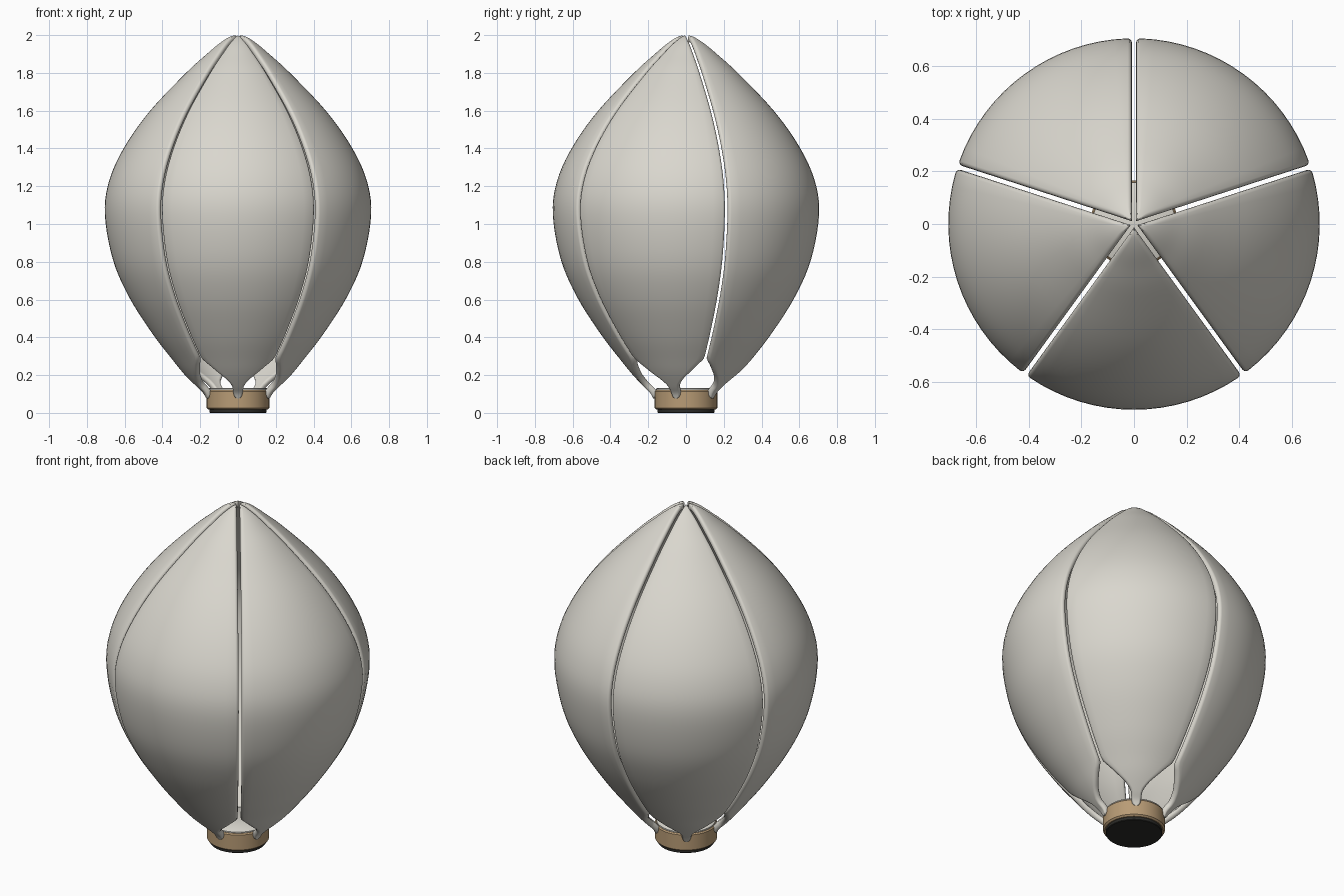
import bpy, bmesh, math
from mathutils import Vector

if "Cube" in bpy.data.objects:
    bpy.data.objects.remove(bpy.data.objects["Cube"])


def material(name, rgb):
    m = bpy.data.materials.new(name)
    m.diffuse_color = (*rgb, 1)
    m.use_nodes = True
    m.node_tree.nodes["Principled BSDF"].inputs["Base Color"].default_value = m.diffuse_color
    return m


IVORY = material("ivory", (0.70, 0.68, 0.62))
TAN = material("tan", (0.48, 0.33, 0.18))
DARK = material("dark_rubber", (0.025, 0.025, 0.022))


def finish(bm, name, mat):
    bmesh.ops.recalc_face_normals(bm, faces=bm.faces)
    me = bpy.data.meshes.new(name)
    bm.to_mesh(me)
    bm.free()
    ob = bpy.data.objects.new(name, me)
    bpy.context.collection.objects.link(ob)
    me.materials.append(mat)
    bpy.ops.object.select_all(action='DESELECT')
    ob.select_set(True)
    bpy.context.view_layer.objects.active = ob
    bpy.ops.object.shade_smooth_by_angle(angle=math.radians(40))
    return ob


# Petal side profile (radius, height), bottom to top
PROFILE = [(0.172, 0.075), (0.19, 0.105), (0.225, 0.14), (0.285, 0.205), (0.342, 0.275),
           (0.45, 0.415), (0.575, 0.61), (0.662, 0.81), (0.705, 1.05), (0.682, 1.23),
           (0.60, 1.41), (0.465, 1.6), (0.275, 1.8), (0.165, 1.9), (0.10, 1.955),
           (0.05, 1.988), (0.018, 1.999)]
# Half width of the stem end by height
STEM = [(0.075, 0.008), (0.082, 0.02), (0.10, 0.026), (0.13, 0.03), (0.15, 0.042),
        (0.18, 0.072), (0.21, 0.112), (0.24, 0.15), (0.275, 0.197), (0.30, 0.25)]
THICK, GAP, COLS, STEPS = 0.034, 0.008, 16, 5


def smooth_path(pts):
    p = [Vector(q) for q in pts]
    p = [2 * p[0] - p[1]] + p + [2 * p[-1] - p[-2]]
    out = []
    for i in range(1, len(p) - 2):
        a, b, c, d = p[i - 1:i + 3]
        for k in range(STEPS):
            t = k / STEPS
            out.append(0.5 * (2 * b + (c - a) * t + (2 * a - 5 * b + 4 * c - d) * t * t
                              + (3 * b - a - 3 * c + d) * t ** 3))
    return out + [p[-2]]


def stem_width(z):
    for (z0, w0), (z1, w1) in zip(STEM, STEM[1:]):
        if z <= z1:
            return w0 + (w1 - w0) * max(0, (z - z0) / (z1 - z0))
    return 9


def petal(name, azimuth):
    bm = bmesh.new()
    path = smooth_path(PROFILE)
    rings = []
    for i, p in enumerate(path):
        tan = (path[min(i + 1, len(path) - 1)] - path[max(i - 1, 0)]).normalized()
        normal = Vector((tan.y, -tan.x))
        cap = stem_width(p.y)
        rr = min(0.016, 0.4 * min(cap, p.x * math.radians(36)))
        # closed cross-section: (fraction across, edge inset, depth)
        sec = [(-1 + 2 * k / COLS, rr, 0) for k in range(COLS + 1)]
        arc = [(rr * (1 - math.sin(f)), THICK / 2 * (1 - math.cos(f)))
               for f in (math.pi * k / 6 for k in range(1, 6))]
        sec += [(1, *a) for a in arc]
        sec += [(1 - 2 * k / COLS, rr, THICK) for k in range(COLS + 1)]
        sec += [(-1, *a) for a in reversed(arc)]
        ring = []
        for f, inset, depth in sec:
            q = p - normal * depth
            r = max(q.x, 0.013)
            half = min(math.radians(36) - GAP / r, cap / r)
            ang = azimuth + f * max(half - inset / r, half * 0.2, 0.01)
            ring.append(bm.verts.new((r * math.cos(ang), r * math.sin(ang), q.y)))
        rings.append(ring)
    n = len(rings[0])
    for a, b in zip(rings, rings[1:]):
        for k in range(n):
            bm.faces.new((a[k], a[(k + 1) % n], b[(k + 1) % n], b[k]))
    bm.faces.new(rings[0])
    bm.faces.new(rings[-1])
    return finish(bm, name, IVORY)


def turned(name, pts, mat, seg=64):
    bm = bmesh.new()
    rings = [[bm.verts.new((r * math.cos(2 * math.pi * k / seg),
                            r * math.sin(2 * math.pi * k / seg), z))
              for k in range(seg)] for r, z in pts]
    for a, b in zip(rings, rings[1:]):
        for k in range(seg):
            bm.faces.new((a[k], a[(k + 1) % seg], b[(k + 1) % seg], b[k]))
    bm.faces.new(rings[0])
    bm.faces.new(rings[-1])
    return finish(bm, name, mat)


# Five petals around the axis, one facing the front
for i in range(5):
    petal(f"petal_{i + 1}", math.radians(-90 + 72 * i))

# Base: wooden collar, dark foot and pale top plate
turned("base_collar", [(0.157, 0.018), (0.166, 0.026), (0.166, 0.114), (0.16, 0.121)], TAN)
turned("base_foot", [(0.148, 0.0), (0.151, 0.003), (0.151, 0.02)], DARK)
turned("base_top_plate", [(0.158, 0.118), (0.158, 0.128), (0.154, 0.131)], IVORY)
